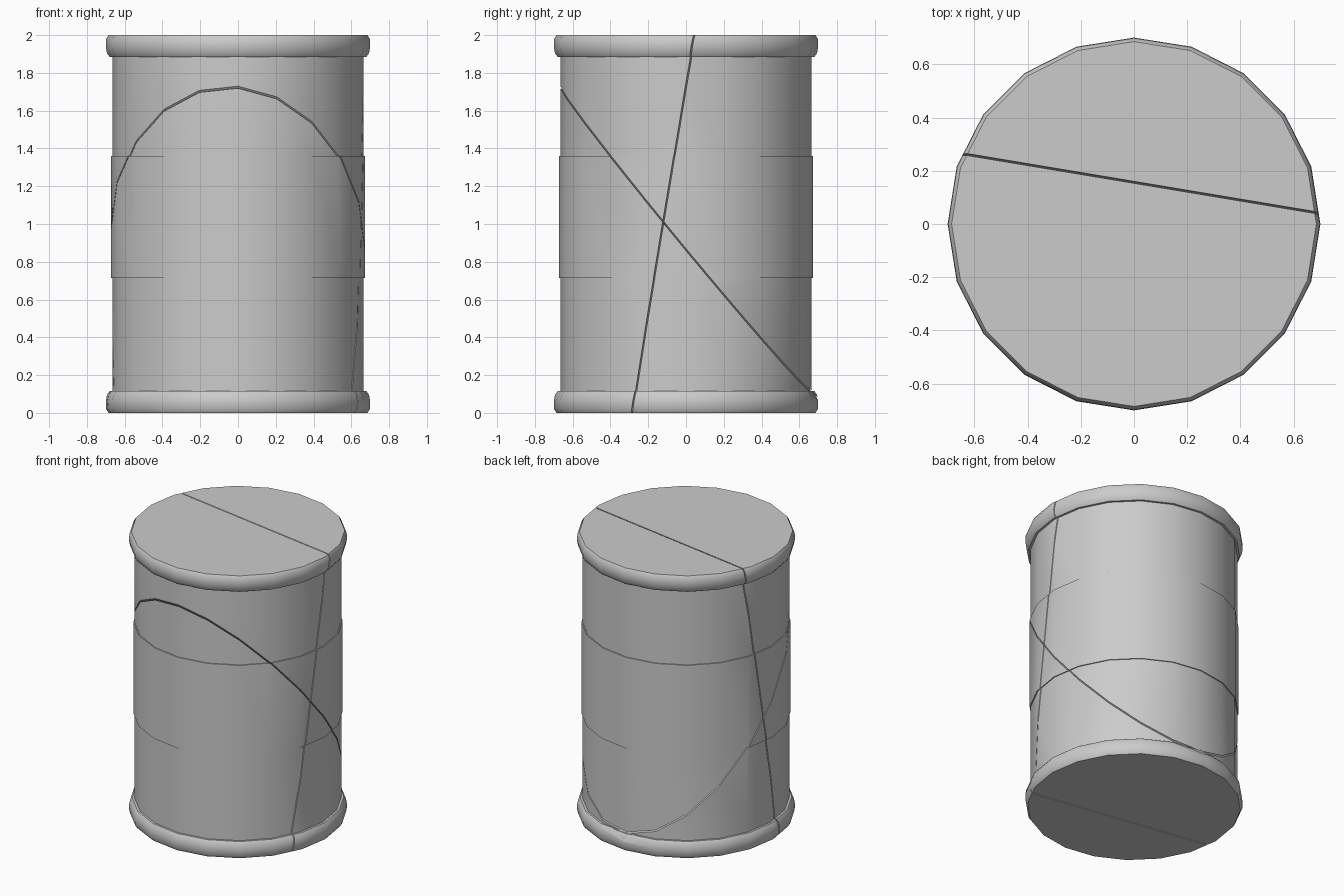
import bpy, bmesh, math
from mathutils import Vector

cube = bpy.data.objects.get("Cube")
if cube:
    bpy.data.objects.remove(cube, do_unlink=True)

SIDES = 20
HEIGHT = 2.0
GAP = 0.007

gray = bpy.data.materials.new("plain_gray")
gray.use_nodes = True
gray.diffuse_color = (0.6, 0.6, 0.6, 1)
gray.node_tree.nodes["Principled BSDF"].inputs["Base Color"].default_value = (0.6, 0.6, 0.6, 1)

# Barrel outline (radius, height): rolled rim, wall, raised middle band, wall, rolled rim
rim = [(0.685, 0), (0.698, 0.02), (0.70, 0.06), (0.694, 0.095), (0.68, 0.115), (0.665, 0.115)]
band = [(0.665, 0.715), (0.672, 0.715), (0.672, 1.36), (0.665, 1.36)]
outline = rim + band + [(r, HEIGHT - z) for r, z in reversed(rim)]

# Two slanted cracks: a point on the plane and its normal
along = Vector((1.32, -0.22, 0))
down = Vector((0, -0.34, -2))
steep_crack = (Vector((0.67, 0.045, HEIGHT)), along.cross(down).normalized())
diagonal_crack = (Vector((0.66, -0.12, 1.01)), Vector((0.083, 1.21, 1)).normalized())


def barrel_mesh():
    """Solid barrel turned from the outline."""
    bm = bmesh.new()
    rings = []
    for r, z in outline:
        angles = [math.tau * i / SIDES for i in range(SIDES)]
        rings.append([bm.verts.new((r * math.cos(a), r * math.sin(a), z)) for a in angles])
    for low, high in zip(rings, rings[1:]):
        for i in range(SIDES):
            j = (i + 1) % SIDES
            bm.faces.new((low[i], low[j], high[j], high[i]))
    bm.faces.new(list(reversed(rings[0])))
    bm.faces.new(rings[-1])
    return bm


def keep_side(bm, crack, side):
    """Cut along a crack, keep one side and close the cut."""
    point, normal = crack
    bmesh.ops.bisect_plane(
        bm, geom=bm.verts[:] + bm.edges[:] + bm.faces[:], dist=1e-5,
        plane_co=point + normal * side * GAP / 2,
        plane_no=-normal * side, clear_outer=True)
    open_edges = [e for e in bm.edges if e.is_boundary]
    bmesh.ops.holes_fill(bm, edges=open_edges, sides=0)


# Four broken pieces of the barrel
for back_name, s in (("front", -1), ("back", 1)):
    # Orient the steep crack so that +1 means the back half
    point, normal = steep_crack
    if normal.y < 0:
        normal = -normal
    for level, d in (("lower", -1), ("upper", 1)):
        bm = barrel_mesh()
        keep_side(bm, (point, normal), s)
        keep_side(bm, diagonal_crack, d)
        bmesh.ops.recalc_face_normals(bm, faces=bm.faces[:])
        name = f"barrel_piece_{back_name}_{level}"
        mesh = bpy.data.meshes.new(name)
        bm.to_mesh(mesh)
        bm.free()
        mesh.materials.append(gray)
        piece = bpy.data.objects.new(name, mesh)
        bpy.context.collection.objects.link(piece)
        bpy.ops.object.select_all(action='DESELECT')
        piece.select_set(True)
        bpy.context.view_layer.objects.active = piece
        bpy.ops.object.shade_smooth_by_angle(angle=math.radians(35))
